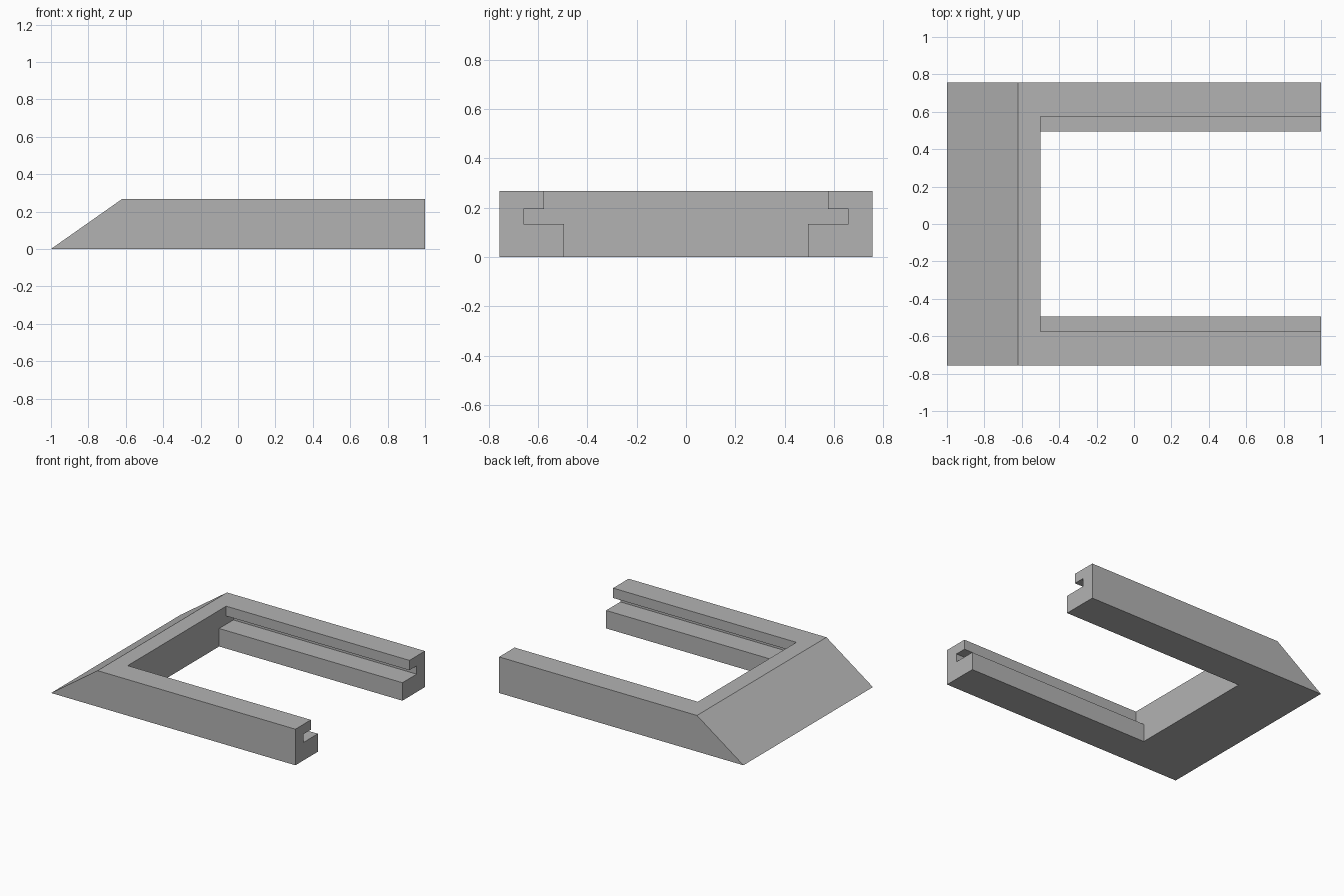
import bpy
import bmesh
from mathutils import Vector

if "Cube" in bpy.data.objects:
    bpy.data.objects.remove(bpy.data.objects["Cube"], do_unlink=True)

HALF_WIDTH = 0.757
HEIGHT = 0.267
INNER_X = -0.5

grey = bpy.data.materials.new("plain grey")
grey.use_nodes = True
colour = (0.45, 0.45, 0.45, 1)
grey.diffuse_color = colour
grey.node_tree.nodes["Principled BSDF"].inputs["Base Color"].default_value = colour


def prism(name, points, direction):
    """Extrude a flat outline along a direction into a closed solid."""
    bm = bmesh.new()
    face = bm.faces.new([bm.verts.new(p) for p in points])
    result = bmesh.ops.extrude_face_region(bm, geom=[face], use_keep_orig=True)
    moved = [v for v in result["geom"] if isinstance(v, bmesh.types.BMVert)]
    bmesh.ops.translate(bm, verts=moved, vec=Vector(direction))
    bmesh.ops.recalc_face_normals(bm, faces=bm.faces)
    mesh = bpy.data.meshes.new(name)
    bm.to_mesh(mesh)
    bm.free()
    mesh.materials.append(grey)
    obj = bpy.data.objects.new(name, mesh)
    bpy.context.collection.objects.link(obj)
    return obj


# Solid block with a sloped left end
side = [(-1, 0), (1, 0), (1, HEIGHT), (-0.62, HEIGHT)]
frame = prism("slotted_frame", [(x, -HALF_WIDTH, z) for x, z in side],
              (0, 2 * HALF_WIDTH, 0))

# Opening between the arms, with a groove along each arm
half = [(0.494, -0.1), (0.494, 0.133), (0.66, 0.133),
        (0.66, 0.194), (0.576, 0.194), (0.576, HEIGHT + 0.1)]
outline = half + [(-y, z) for y, z in reversed(half)]
cutter = prism("opening_cutter", [(INNER_X, y, z) for y, z in outline], (2, 0, 0))
cutter.hide_render = True

cut = frame.modifiers.new("opening", 'BOOLEAN')
cut.operation = 'DIFFERENCE'
cut.solver = 'EXACT'
cut.object = cutter
bpy.context.view_layer.objects.active = frame
bpy.ops.object.modifier_apply(modifier=cut.name)
bpy.data.objects.remove(cutter, do_unlink=True)
